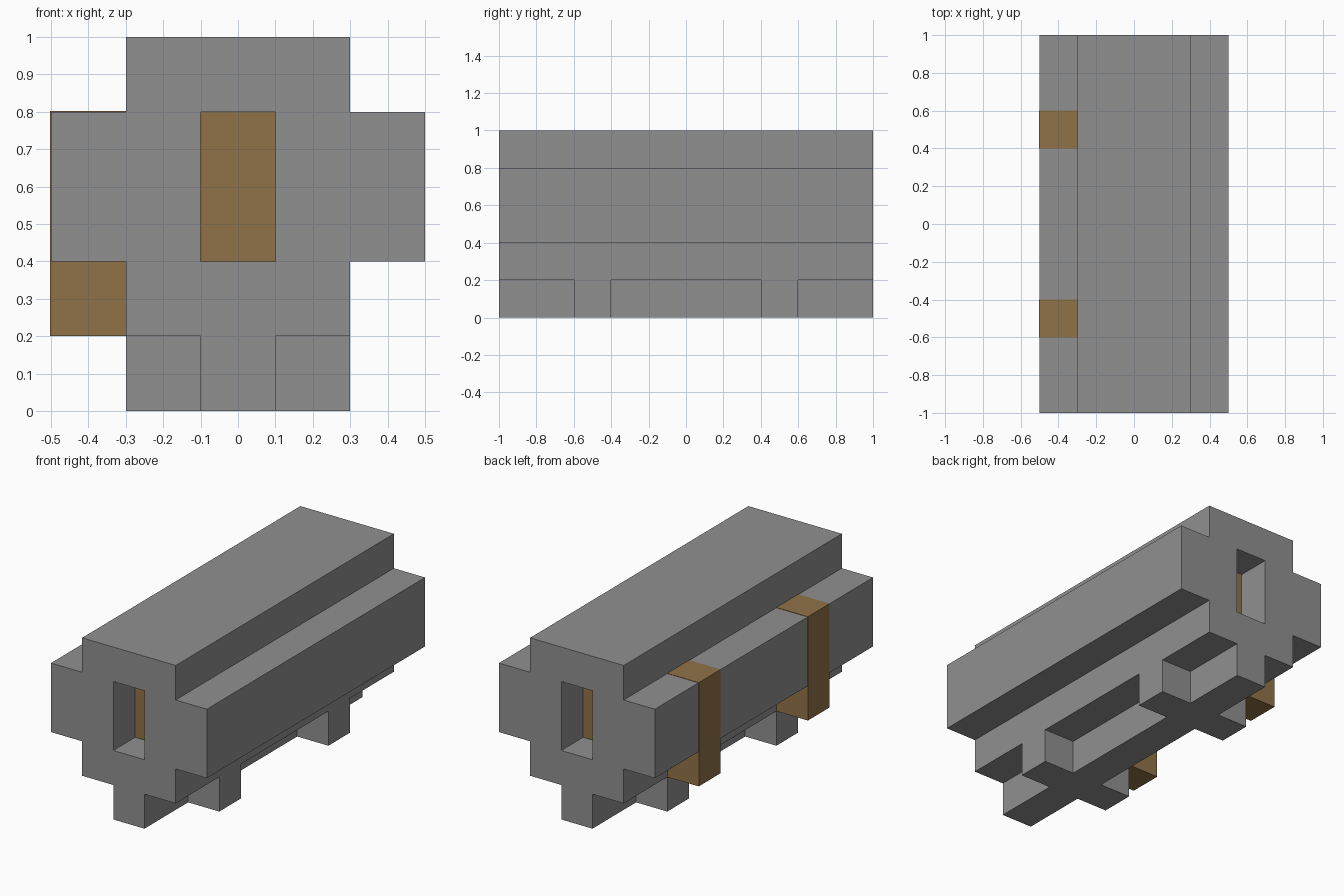
import bpy
import bmesh
from mathutils import Vector

if "Cube" in bpy.data.objects:
    bpy.data.objects.remove(bpy.data.objects["Cube"], do_unlink=True)


def make_material(name, rgb):
    mat = bpy.data.materials.new(name)
    mat.use_nodes = True
    mat.diffuse_color = (*rgb, 1)
    shader = next(n for n in mat.node_tree.nodes if n.type == "BSDF_PRINCIPLED")
    shader.inputs["Base Color"].default_value = (*rgb, 1)
    return mat


grey = make_material("grey", (0.28, 0.28, 0.28))
brown = make_material("brown", (0.28, 0.17, 0.065))


def finish(name, bm, mat):
    bmesh.ops.recalc_face_normals(bm, faces=bm.faces)
    mesh = bpy.data.meshes.new(name)
    bm.to_mesh(mesh)
    bm.free()
    mesh.materials.append(mat)
    obj = bpy.data.objects.new(name, mesh)
    bpy.context.collection.objects.link(obj)
    return obj


def box(name, low, high, mat):
    low, high = Vector(low), Vector(high)
    bm = bmesh.new()
    bmesh.ops.create_cube(bm, size=1)
    bmesh.ops.scale(bm, vec=high - low, verts=bm.verts)
    bmesh.ops.translate(bm, vec=(low + high) / 2, verts=bm.verts)
    return finish(name, bm, mat)


def half_prism(name, outline, depth, mat):
    """Extrude a half outline, open it on the centre plane and mirror it."""
    bm = bmesh.new()
    face = bm.faces.new([bm.verts.new(p) for p in outline])
    result = bmesh.ops.extrude_face_region(bm, geom=[face], use_keep_orig=True)
    moved = [v for v in result["geom"] if isinstance(v, bmesh.types.BMVert)]
    bmesh.ops.translate(bm, vec=depth, verts=moved)
    bmesh.ops.recalc_face_normals(bm, faces=bm.faces)
    inner = [f for f in bm.faces if all(abs(v.co.x) < 1e-5 for v in f.verts)]
    bmesh.ops.delete(bm, geom=inner, context="FACES_ONLY")
    geom = bm.verts[:] + bm.edges[:] + bm.faces[:]
    bmesh.ops.mirror(bm, geom=geom, axis="X", merge_dist=1e-4)
    return finish(name, bm, mat)


# Stepped body with a tall slot running through it
section = [(0, 0.2), (0.3, 0.2), (0.3, 0.4), (0.5, 0.4), (0.5, 0.8), (0.3, 0.8),
           (0.3, 1), (0, 1), (0, 0.8), (0.1, 0.8), (0.1, 0.4), (0, 0.4)]
half_prism("body", [(x, -1, z) for x, z in section], (0, 2, 0), grey)

# Core that closes the slot a little way in from both ends
box("slot_core", (-0.1, -0.8, 0.4), (0.1, 0.8, 0.8), brown)

# Bottom rail with two crosspieces
plan = [(0, -1), (0.1, -1)]
for y in (-0.5, 0.5):
    plan += [(0.1, y - 0.1), (0.3, y - 0.1), (0.3, y + 0.1), (0.1, y + 0.1)]
plan += [(0.1, 1), (0, 1)]
half_prism("bottom_rail", [(x, y, 0) for x, y in plan], (0, 0, 0.2), grey)

# Straps on one side, just proud of the body
for name, y in (("front_strap", -0.5), ("back_strap", 0.5)):
    box(name, (-0.502, y - 0.1, 0.2), (-0.3, y + 0.1, 0.802), brown)
